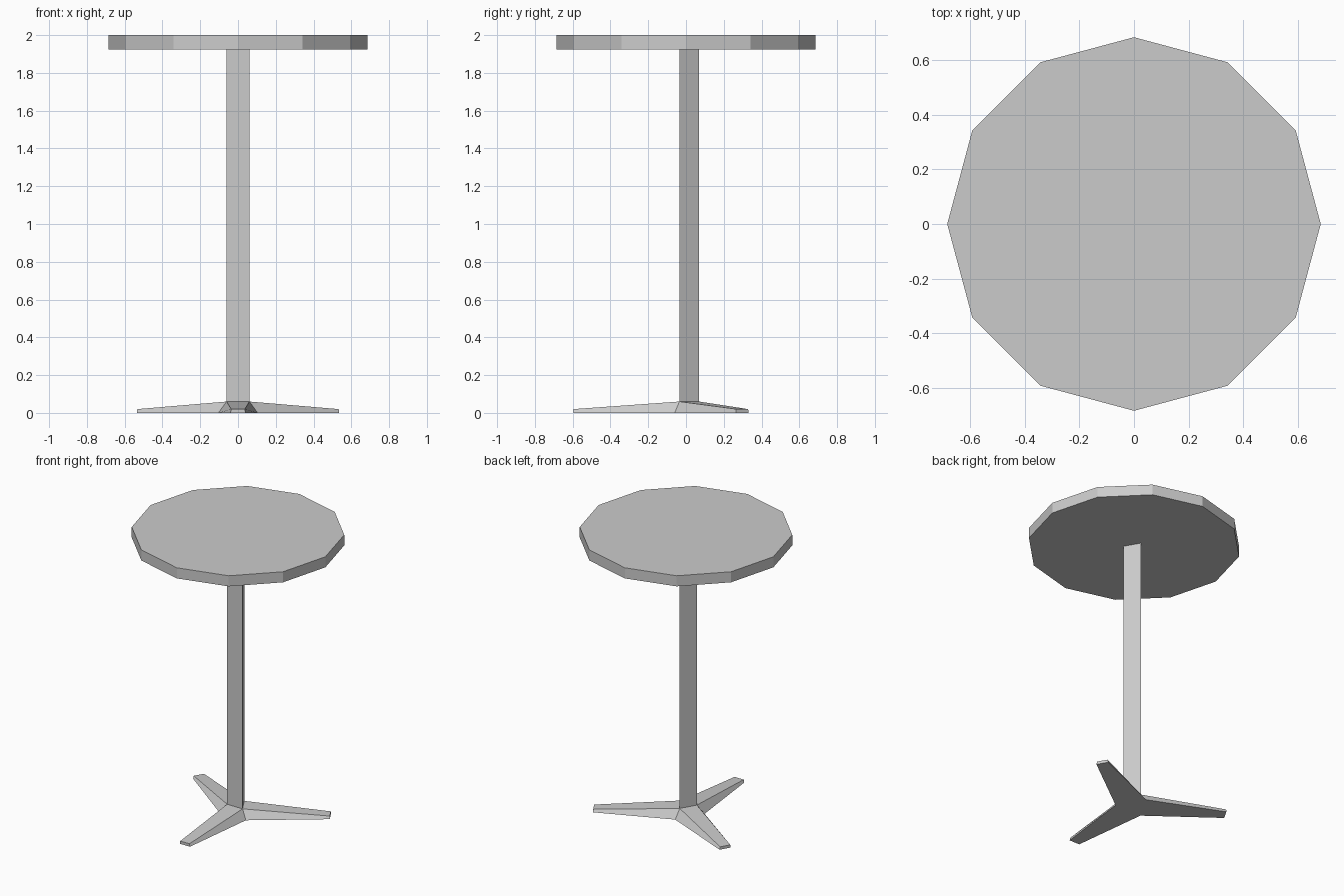
import bpy
import bmesh
from math import cos, sin, radians
from mathutils import Matrix, Vector

cube = bpy.data.objects.get("Cube")
if cube:
    bpy.data.objects.remove(cube, do_unlink=True)

GREY = (0.6, 0.6, 0.6, 1)
grey = bpy.data.materials.new("plain grey")
grey.use_nodes = True
grey.diffuse_color = GREY
grey.node_tree.nodes["Principled BSDF"].inputs["Base Color"].default_value = GREY

TOP_Z, BASE_Z = 1.925, 0.06
POST_R, HUB_R = 0.07, 0.12
LEG_LENGTH, TIP_Z = 0.595, 0.02


def finish(name, bm):
    bmesh.ops.remove_doubles(bm, verts=bm.verts, dist=0.0005)
    bmesh.ops.recalc_face_normals(bm, faces=bm.faces)
    mesh = bpy.data.meshes.new(name)
    bm.to_mesh(mesh)
    bm.free()
    mesh.materials.append(grey)
    obj = bpy.data.objects.new(name, mesh)
    bpy.context.collection.objects.link(obj)


def polar(radius, degrees, z):
    a = radians(degrees)
    return Vector((radius * cos(a), radius * sin(a), z))


def prism(name, sides, radius, z0, z1, start):
    bm = bmesh.new()
    ring = [bm.verts.new(polar(radius, start + 360 * i / sides, z0)) for i in range(sides)]
    face = bm.faces.new(ring)
    side = bmesh.ops.extrude_face_region(bm, geom=[face], use_keep_orig=True)
    moved = [v for v in side["geom"] if isinstance(v, bmesh.types.BMVert)]
    bmesh.ops.translate(bm, verts=moved, vec=(0, 0, z1 - z0))
    finish(name, bm)


# Twelve-sided table top and three-sided post
prism("table_top", 12, 0.685, TOP_Z, 2.0, 0)
prism("post", 3, POST_R, BASE_Z, TOP_Z, 90)

# Three-legged foot: each leg grows out of one side of the hub
bm = bmesh.new()
for angle in (-90, 30, 150):
    turn = Matrix.Rotation(radians(angle), 3, 'Z')

    def add(*points):
        bm.faces.new([bm.verts.new(p) for p in points])

    top_in = [polar(POST_R, angle + s, BASE_Z) for s in (-60, 60)]
    low_in = [polar(HUB_R, angle + s, 0) for s in (-60, 60)]
    top_tip = [turn @ Vector((LEG_LENGTH, s * 0.036, TIP_Z)) for s in (-1, 1)]
    low_tip = [turn @ Vector((LEG_LENGTH, s * 0.04, 0)) for s in (-1, 1)]
    add(top_in[0], top_tip[0], top_tip[1], top_in[1])
    add(low_in[1], low_tip[1], low_tip[0], low_in[0])
    add(low_tip[0], low_tip[1], top_tip[1], top_tip[0])
    for i in (0, 1):
        add(low_in[i], low_tip[i], top_tip[i], top_in[i])

# Underside of the hub
bm.faces.new([bm.verts.new(polar(HUB_R, a, 0)) for a in (90, -30, -150)])
finish("foot", bm)
